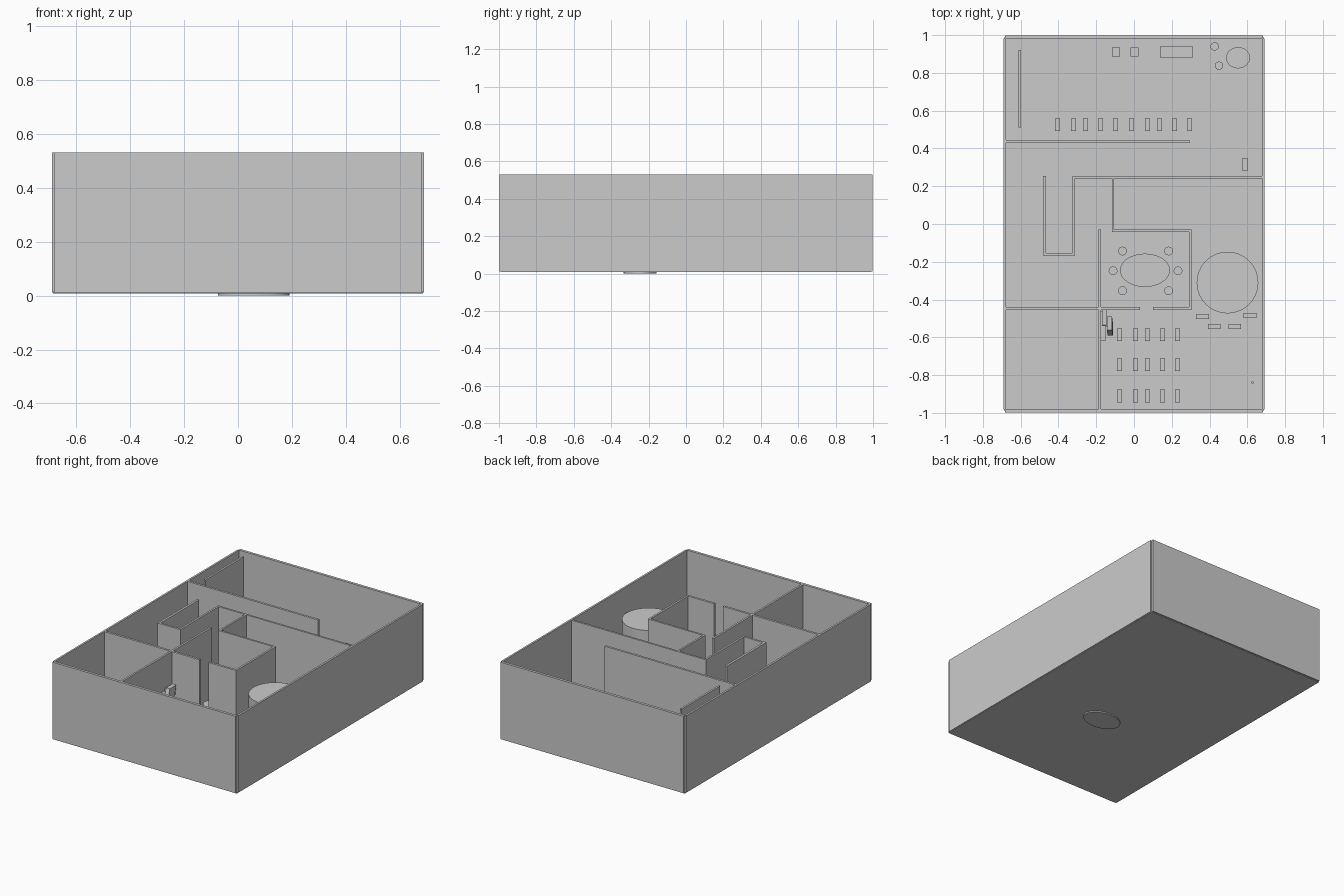
import bpy, bmesh
from mathutils import Matrix, Vector

if "Cube" in bpy.data.objects:
    bpy.data.objects.remove(bpy.data.objects["Cube"])

FLOOR, TOP, T = 0.015, 0.53, 0.013


def make(name, bm):
    mesh = bpy.data.meshes.new(name)
    bm.to_mesh(mesh)
    bm.free()
    ob = bpy.data.objects.new(name, mesh)
    bpy.context.collection.objects.link(ob)
    return ob


def box(name, x0, x1, y0, y1, z0=FLOOR, z1=TOP, lean=(0, 0)):
    """Box from its limits; lean shifts the top face in x and y."""
    bm = bmesh.new()
    bmesh.ops.create_cube(bm, size=1)
    for v in bm.verts:
        up = v.co.z > 0
        v.co = Vector((x1 if v.co.x > 0 else x0, y1 if v.co.y > 0 else y0, z1 if up else z0))
        if up:
            v.co.x += lean[0]
            v.co.y += lean[1]
    return make(name, bm)


def block(name, x, y, w, d, h):
    return box(name, x - w / 2, x + w / 2, y - d / 2, y + d / 2, FLOOR, h)


def disc(name, x, y, rx, ry, z0, z1, seg=48):
    bm = bmesh.new()
    bmesh.ops.create_cone(bm, cap_ends=True, segments=seg, radius1=1, radius2=1, depth=1)
    m = Matrix.Translation((x, y, (z0 + z1) / 2)) @ Matrix.Diagonal((rx, ry, z1 - z0, 1))
    bmesh.ops.transform(bm, matrix=m, verts=bm.verts)
    for f in bm.faces:
        f.smooth = len(f.verts) == 4
    for e in bm.edges:
        e.smooth = not any(len(f.verts) > 4 for f in e.link_faces)
    return make(name, bm)


# Floor slab and outer walls
box("floor", -0.685, 0.685, -0.99, 0.99, 0.008, FLOOR)
for s, side in ((-1, "left"), (1, "right")):
    box("wall_" + side, *sorted((s * 0.677, s * 0.69)), -0.982, 0.982, 0.012, TOP)
for s, side in ((-1, "front"), (1, "back")):
    box("wall_" + side, -0.682, 0.682, *sorted((s * 0.98, s * 0.998)), 0.012, TOP)

# Interior partitions: x0, x1, y0, y1
h = T / 2
partitions = {
    "open_office_wall": (-0.68, 0.295, 0.43, 0.445),
    "screen_partition": (-0.612, -0.599, 0.51, 0.92),
    "corridor_wall": (-0.325, 0.68, 0.24, 0.253),
    "alcove_left_wall": (-0.482, -0.467, -0.167, 0.253),
    "alcove_end_wall": (-0.482, -0.312, -0.167, -0.153),
    "alcove_right_wall": (-0.325, -0.312, -0.167, 0.245),
    "meeting_room_link_wall": (-0.117, -0.105, -0.04, 0.245),
    "meeting_room_back_wall": (-0.117, 0.305, -0.042, -0.029),
    "meeting_room_right_wall": (0.292, 0.305, -0.455, -0.029),
    "meeting_room_front_wall_right": (0.10, 0.305, -0.455, -0.44),
    "front_room_wall": (-0.68, 0.033, -0.455, -0.44),
    "centre_wall": (-0.187, -0.174, -0.982, -0.029),
}
for name, lim in partitions.items():
    box(name, *lim)

# Desk rows in the back office and the front room
for i, x in enumerate((-0.404, -0.32, -0.256, -0.177, -0.098,
                       -0.013, 0.071, 0.135, 0.214, 0.293)):
    block(f"office_seat_{i}", x, 0.525, 0.027, 0.066, 0.13)
for y in (-0.586, -0.745, -0.91):
    for x in (-0.077, 0.008, 0.071, 0.15, 0.23):
        block("front_room_seat", x, y, 0.027, 0.068, 0.13)

# Meeting table with stools
disc("meeting_table", 0.058, -0.245, 0.132, 0.088, 0.0, 0.14)
for dx, dy in ((0.119, 0.105), (0.169, 0), (0.119, -0.105)):
    for s in (-1, 1):
        disc("meeting_stool", 0.064 + s * dx - 0.006 * (s < 0), -0.248 + dy, 0.023, 0.023, FLOOR, 0.09, 24)

# Round counter with seats in front
disc("round_counter", 0.495, -0.31, 0.163, 0.163, FLOOR, 0.37, 64)
for x, y in ((0.362, -0.49), (0.615, -0.485), (0.425, -0.543), (0.533, -0.543)):
    block("counter_seat", x, y, 0.068, 0.026, 0.12)

# Back office furniture
block("cabinet_left", -0.095, 0.91, 0.043, 0.048, 0.14)
block("cabinet_right", 0.003, 0.91, 0.043, 0.048, 0.14)
block("long_desk", 0.225, 0.91, 0.17, 0.064, 0.14)
disc("round_table", 0.551, 0.88, 0.063, 0.056, FLOOR, 0.14)
for x, y in ((0.427, 0.94), (0.45, 0.838)):
    disc("round_table_stool", x, y, 0.022, 0.022, FLOOR, 0.09, 24)

# Loose items
block("corridor_bench", 0.588, 0.315, 0.026, 0.07, 0.13)
block("small_post", 0.627, -0.84, 0.01, 0.01, 0.06)

# Wall mounted display beside the centre wall
box("display_shelf", -0.174, -0.148, -0.617, -0.46, 0.27, 0.295)
box("display_bracket", -0.17, -0.145, -0.545, -0.46, 0.25, 0.315, lean=(0, 0.01))
box("display_panel", -0.14, -0.112, -0.59, -0.52, 0.25, 0.335, lean=(-0.004, 0.03))
